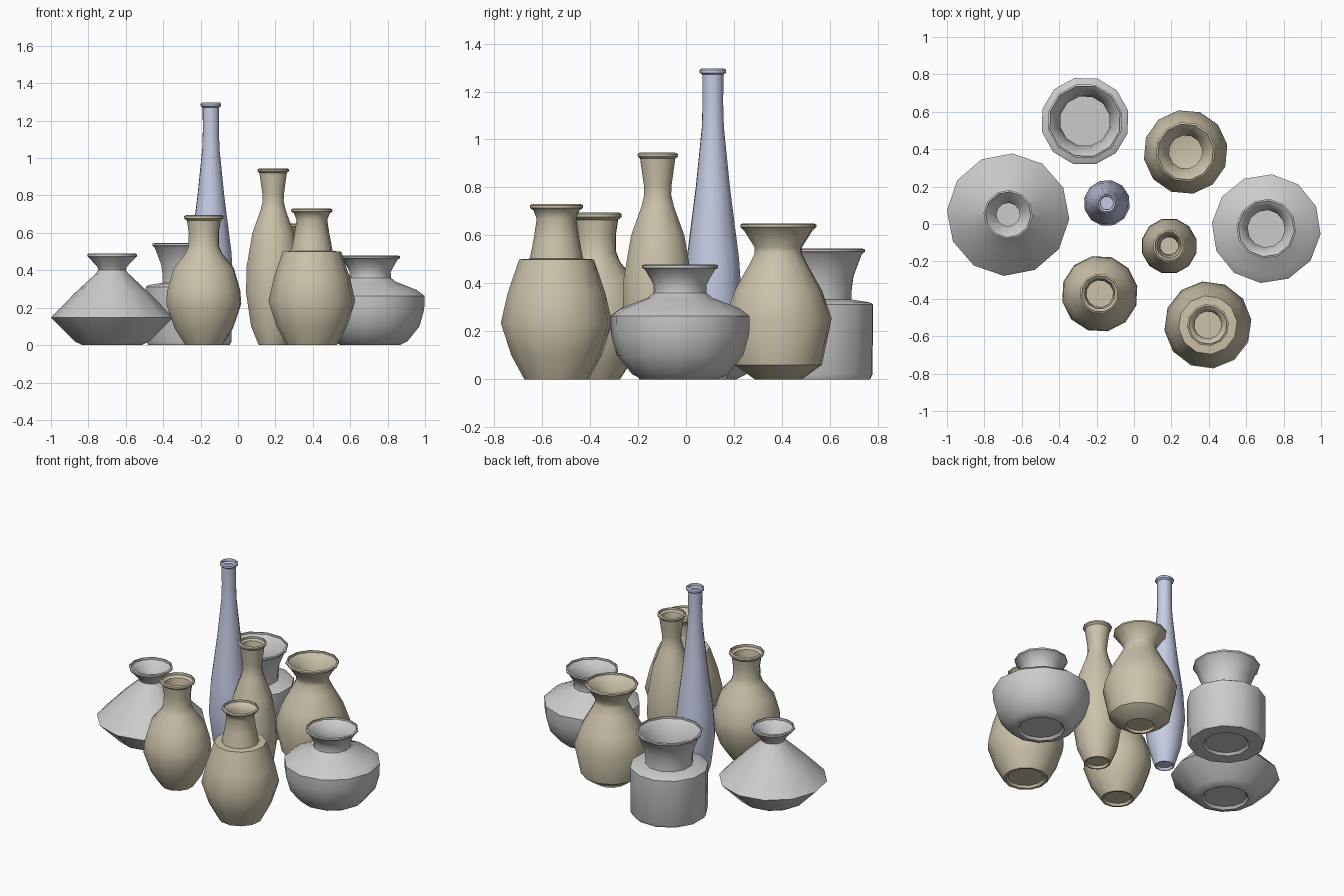
import bpy, bmesh, math

SIDES = 12
WALL = 0.01


def material(name, rgb):
    m = bpy.data.materials.new(name)
    m.diffuse_color = (*rgb, 1)
    return m


TAN = material("tan_clay", (0.60, 0.54, 0.40))
BLUE = material("blue_glaze", (0.56, 0.61, 0.78))


def vase(name, x, y, profile, turn=0, mat=None):
    """Lathe an outer (radius, height) profile into a thin-walled vase with a recessed foot."""
    base = min(profile[0][0], 0.16)
    foot = [(0, 0.015), (base * 0.8, 0.015), (base * 0.88, 0)]
    inner = [(r - WALL, max(z, 0.03)) for r, z in reversed(profile[:-1])] + [(0, 0.03)]
    bm = bmesh.new()
    rings = []
    for r, z in foot + profile + inner:
        if r == 0:
            rings.append([bm.verts.new((0, 0, z))])
            continue
        ring = []
        for i in range(SIDES):
            a = math.radians(turn) + i * math.tau / SIDES
            ring.append(bm.verts.new((r * math.cos(a), r * math.sin(a), z)))
        rings.append(ring)
    for low, high in zip(rings, rings[1:]):
        for i in range(SIDES):
            j = (i + 1) % SIDES
            if len(low) == 1:
                bm.faces.new((low[0], high[j], high[i]))
            elif len(high) == 1:
                bm.faces.new((low[i], low[j], high[0]))
            else:
                bm.faces.new((low[i], low[j], high[j], high[i]))
    bmesh.ops.recalc_face_normals(bm, faces=bm.faces)
    me = bpy.data.meshes.new(name)
    bm.to_mesh(me)
    bm.free()
    ob = bpy.data.objects.new(name, me)
    bpy.context.collection.objects.link(ob)
    ob.location = (x, y, 0)
    if mat:
        me.materials.append(mat)
    bpy.ops.object.select_all(action='DESELECT')
    ob.select_set(True)
    bpy.context.view_layer.objects.active = ob
    bpy.ops.object.shade_smooth_by_angle(angle=math.radians(38))


# Wide grey vases
vase("cone_vase", -0.673, 0.05,
     [(0.16, 0), (0.2, 0.02), (0.328, 0.147), (0.2, 0.278), (0.085, 0.385), (0.073, 0.402),
      (0.08, 0.42), (0.125, 0.468), (0.132, 0.475), (0.132, 0.487), (0.122, 0.49)], 26)
vase("cylinder_vase", -0.262, 0.55,
     [(0.225, 0), (0.235, 0.02), (0.237, 0.312), (0.225, 0.32), (0.145, 0.333), (0.145, 0.37),
      (0.153, 0.43), (0.188, 0.52), (0.202, 0.532), (0.202, 0.542), (0.192, 0.545)], 14)
vase("round_vase", 0.707, -0.025,
     [(0.16, 0), (0.2, 0.02), (0.265, 0.1), (0.29, 0.19), (0.292, 0.263), (0.25, 0.295),
      (0.135, 0.34), (0.112, 0.36), (0.11, 0.39), (0.125, 0.42), (0.148, 0.458),
      (0.16, 0.465), (0.16, 0.475), (0.15, 0.478)], 24)

# Tan bottles
vase("back_tan_vase", 0.276, 0.385,
     [(0.1, 0), (0.185, 0.06), (0.226, 0.255), (0.185, 0.37), (0.128, 0.47), (0.1, 0.525),
      (0.1, 0.55), (0.145, 0.62), (0.161, 0.635), (0.161, 0.645), (0.15, 0.65)], 10, TAN)
vase("tall_tan_vase", 0.188, -0.118,
     [(0.08, 0), (0.122, 0.1), (0.15, 0.28), (0.147, 0.42), (0.115, 0.6), (0.07, 0.72),
      (0.058, 0.77), (0.06, 0.81), (0.076, 0.92), (0.087, 0.93), (0.087, 0.94),
      (0.077, 0.945)], 15, TAN)
vase("left_tan_vase", -0.183, -0.373,
     [(0.1, 0), (0.16, 0.09), (0.205, 0.22), (0.2, 0.29), (0.165, 0.41), (0.1, 0.49),
      (0.084, 0.53), (0.082, 0.6), (0.092, 0.665), (0.107, 0.677), (0.107, 0.69),
      (0.097, 0.695)], 12, TAN)
vase("front_tan_vase", 0.395, -0.54,
     [(0.135, 0), (0.19, 0.1), (0.234, 0.235), (0.205, 0.36), (0.157, 0.5), (0.112, 0.503),
      (0.095, 0.59), (0.083, 0.67), (0.097, 0.705), (0.112, 0.715), (0.112, 0.725),
      (0.102, 0.73)], 7, TAN)

# Slender blue bottle
vase("blue_bottle", -0.145, 0.112,
     [(0.06, 0), (0.1, 0.13), (0.124, 0.32), (0.112, 0.5), (0.073, 0.8), (0.047, 1.05),
      (0.044, 1.15), (0.045, 1.27), (0.056, 1.278), (0.056, 1.29), (0.047, 1.297)], 18, BLUE)
